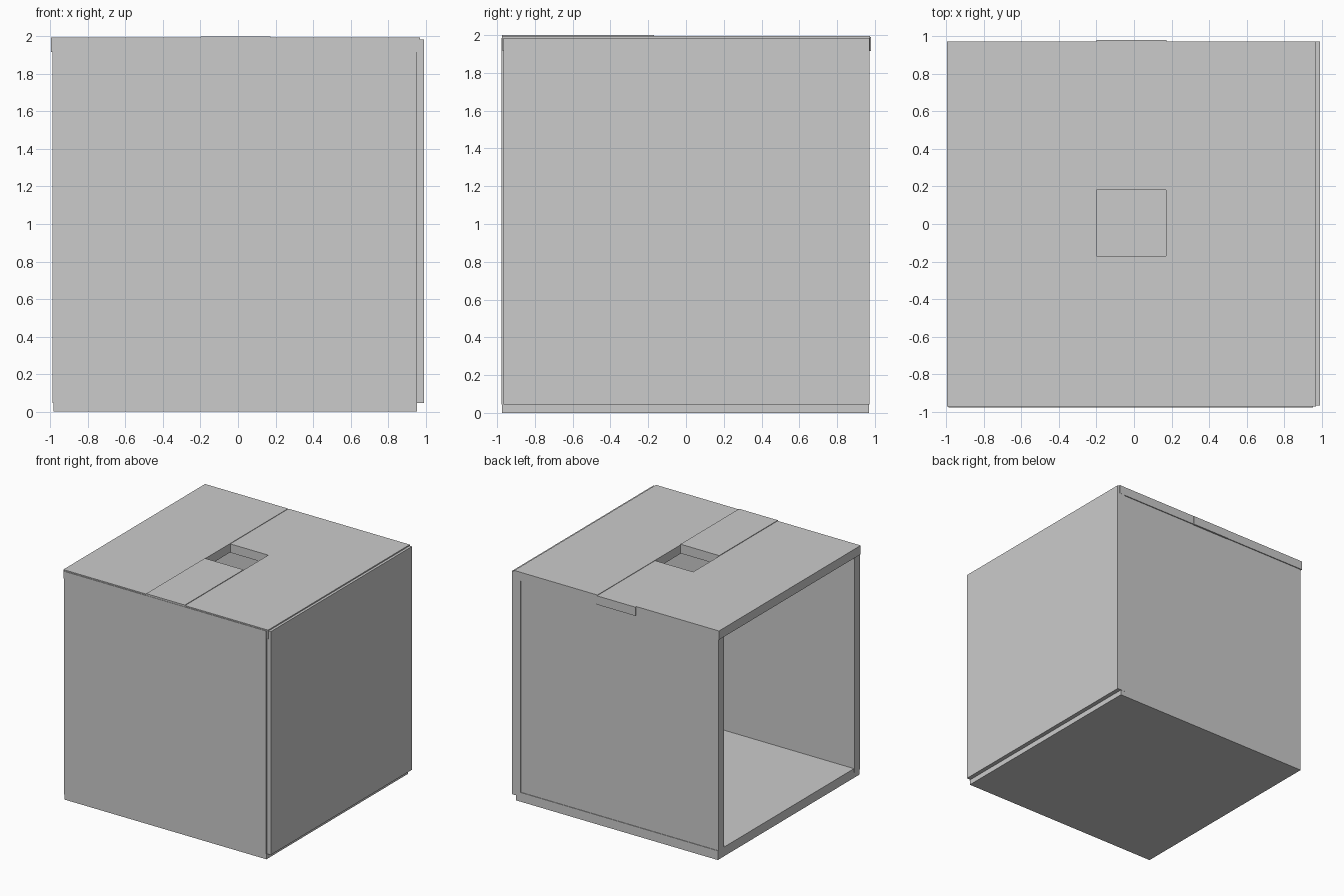
import bpy
import bmesh

if "Cube" in bpy.data.objects:
    bpy.data.objects.remove(bpy.data.objects["Cube"])


def box(name, x, y, z):
    """Axis-aligned panel from (min, max) ranges."""
    bm = bmesh.new()
    bmesh.ops.create_cube(bm, size=1)
    for v in bm.verts:
        v.co = [r[0] if c < 0 else r[1] for c, r in zip(v.co, (x, y, z))]
    mesh = bpy.data.meshes.new(name)
    bm.to_mesh(mesh)
    bm.free()
    obj = bpy.data.objects.new(name, mesh)
    bpy.context.collection.objects.link(obj)
    return obj


# Floor and walls; the left side stays open
box("floor_panel", (-0.985, 0.955), (-0.974, 0.97), (0, 0.08))
box("front_panel", (-0.99, 0.955), (-0.978, -0.90), (0.045, 1.985))
box("right_panel", (0.912, 0.992), (-0.967, 0.972), (0.045, 1.985))
box("back_panel", (-0.987, 0.912), (0.888, 0.965), (0.08, 1.92))

# Roof: two wide panels and two short fillers leave a square hole
box("roof_left", (-0.998, -0.20), (-0.973, 0.973), (1.918, 1.995))
box("roof_right", (0.17, 0.97), (-0.973, 0.973), (1.918, 1.995))
box("roof_front_filler", (-0.20, 0.172), (-0.975, -0.17), (1.92, 2.0))
box("roof_back_filler", (-0.20, 0.172), (0.18, 0.98), (1.915, 1.991))
